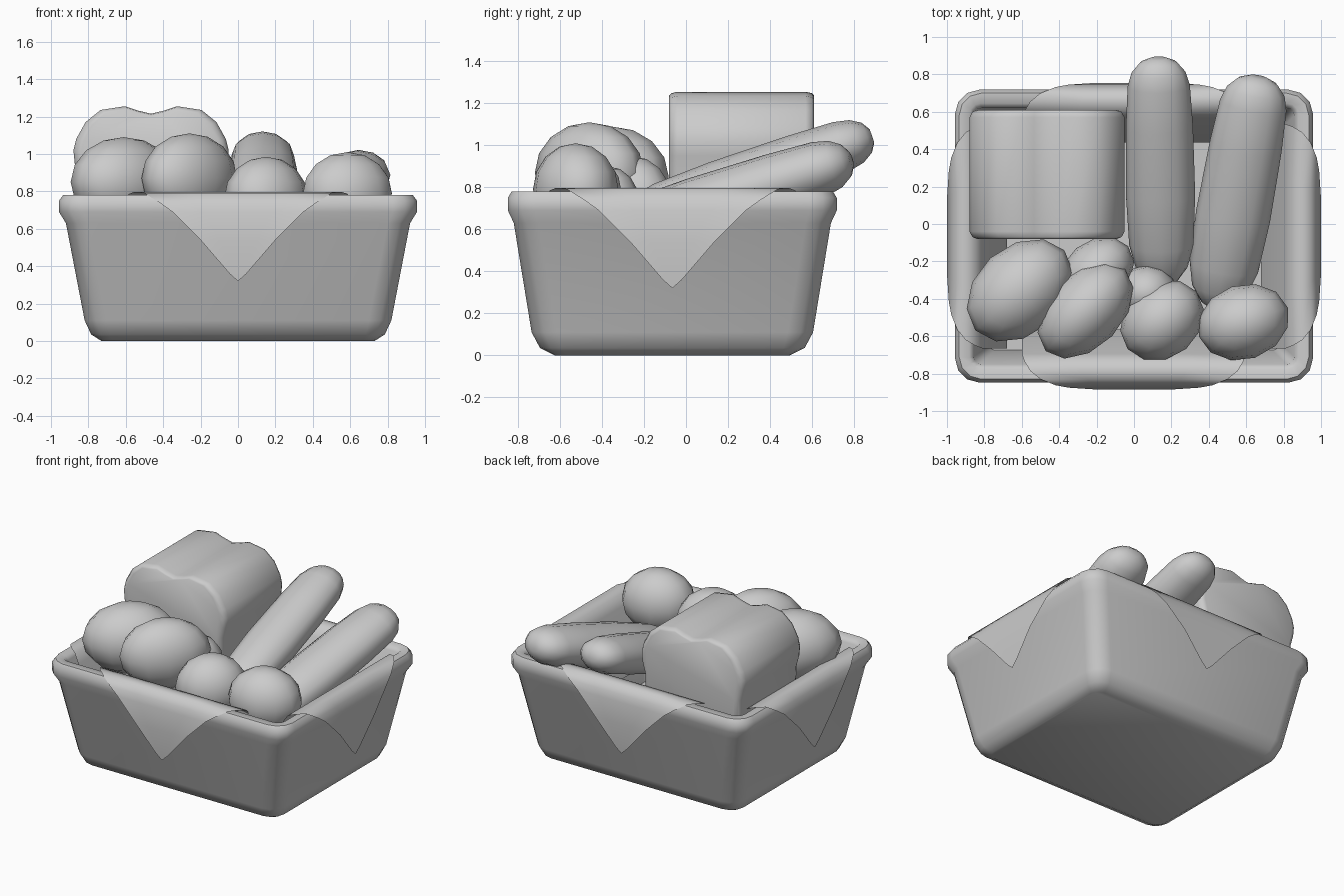
import bpy, bmesh, math
from mathutils import Vector, Matrix

if "Cube" in bpy.data.objects:
    bpy.data.objects.remove(bpy.data.objects["Cube"])

CY = -0.065  # basket centre in y

grey = bpy.data.materials.new("plain grey")
grey.diffuse_color = (0.6, 0.6, 0.6, 1)
grey.use_nodes = True
grey.node_tree.nodes["Principled BSDF"].inputs["Base Color"].default_value = grey.diffuse_color


def make(name, rows, closed=True, angle=40):
    """Loft a surface through rows of points; closed rows also get end caps."""
    bm = bmesh.new()
    vs = [[bm.verts.new(p) for p in row] for row in rows]
    n = len(vs[0])
    for a, b in zip(vs, vs[1:]):
        for i in range(n if closed else n - 1):
            j = (i + 1) % n
            bm.faces.new((a[i], a[j], b[j], b[i]))
    if closed:
        bm.faces.new(vs[0])
        bm.faces.new(vs[-1])
    else:
        bmesh.ops.remove_doubles(bm, verts=bm.verts, dist=0.0005)
    bmesh.ops.recalc_face_normals(bm, faces=bm.faces)
    me = bpy.data.meshes.new(name)
    bm.to_mesh(me)
    bm.free()
    ob = bpy.data.objects.new(name, me)
    bpy.context.collection.objects.link(ob)
    return finish(ob, angle)


def finish(ob, angle=40):
    ob.data.materials.clear()
    ob.data.materials.append(grey)
    bpy.ops.object.select_all(action='DESELECT')
    ob.select_set(True)
    bpy.context.view_layer.objects.active = ob
    bpy.ops.object.shade_smooth_by_angle(angle=math.radians(angle))
    return ob


def rounded_rect(hx, hy, z, r, seg=3):
    pts = []
    for k, (sx, sy) in enumerate([(1, 1), (-1, 1), (-1, -1), (1, -1)]):
        for i in range(seg + 1):
            a = math.pi / 2 * (k + i / seg)
            pts.append((sx * (hx - r) + r * math.cos(a),
                        CY + sy * (hy - r) + r * math.sin(a), z))
    return pts


# Basket: outer wall, rolled rim, inner wall and floor
basket = [(.73, .56, 0, .06), (.785, .63, .035, .10), (.82, .67, .11, .12),
          (.92, .755, .63, .12), (.957, .783, .69, .13), (.957, .783, .75, .13),
          (.935, .765, .78, .12), (.88, .71, .78, .06), (.857, .685, .755, .04),
          (.78, .61, .1, .04)]
make("basket", [rounded_rect(*s) for s in basket], angle=50)

# Cloth flaps: (distance out, height, half width), from inside over the rim to the tip
flap = [(.50, .30, .60), (.63, .72, .60), (.67, .785, .585), (.72, .797, .555),
        (.765, .79, .50), (.797, .74, .42), (.81, .69, .35), (.82, .54, .20),
        (.808, .36, .045), (.805, .32, 0)]
for name, turn, extra in (("front", 0, 0), ("right", 1, .18),
                          ("back", 2, 0), ("left", 3, .18)):
    rot = Matrix.Rotation(turn * math.pi / 2, 3, 'Z')
    rows = []
    for d, z, w in flap:
        rows.append([rot @ Vector((w * u, -(d + extra), z)) + Vector((0, CY, 0))
                     for u in (-1, -.5, 0, .5, 1)])
    make("cloth_" + name, rows, closed=False, angle=60)

# Loaf with a twin-hump top and softened ends
half = [(.07, 1.232), (.14, 1.255), (.27, 1.235), (.35, 1.17), (.40, 1.08),
        (.415, 1.02), (.408, .95), (.385, .87), (.37, .35)]
outline = [(0, 1.215)] + half + [(-x, z) for x, z in reversed(half)]
rows = []
for y, s in ((-.08, .90), (-.07, .96), (-.04, 1), (.57, 1), (.60, .96), (.61, .90)):
    rows.append([(-.465 + x * s, y, .9 + (z - .9) * (s + 1) / 2) for x, z in outline])
make("loaf", rows, angle=50)


# Baguettes: tapered, slightly flattened tubes
def baguette(name, tip, tail, width):
    tip, tail = Vector(tip), Vector(tail)
    axis = (tail - tip).normalized()
    side = axis.cross(Vector((0, 0, 1))).normalized()
    up = side.cross(axis)
    rows = []
    for t, r in ((0, .25), (.02, .55), (.06, .78), (.12, .90), (.3, .97), (.6, 1.0),
                 (.82, .93), (.92, .75), (.98, .45), (1, .2)):
        c = tip.lerp(tail, t)
        rows.append([c + width * r * (side * math.cos(a) + up * .74 * math.sin(a))
                     for a in (math.tau * i / 12 for i in range(12))])
    make(name, rows, angle=60)


baguette("baguette_middle", (.13, .885, 1.045), (.15, -.33, .62), .185)
baguette("baguette_right", (.665, .785, .935), (.44, -.45, .54), .20)

# Rolls: centre, half sizes (long, short, high), turn about z in degrees
rolls = [((-.61, -.355, .85), (.32, .235, .24), 42),
         ((-.26, -.46, .87), (.305, .20, .24), 46),
         ((.15, -.515, .765), (.24, .20, .22), 40),
         ((.585, -.525, .79), (.25, .20, .22), 18),
         ((-.20, -.26, .75), (.22, .17, .20), 40),
         ((.07, -.37, .72), (.16, .15, .18), 0)]
for i, (c, s, deg) in enumerate(rolls):
    bpy.ops.mesh.primitive_uv_sphere_add(segments=12, ring_count=8, radius=1, location=c)
    ob = bpy.context.object
    ob.name = f"roll_{i + 1}"
    ob.scale = s
    ob.rotation_euler = (0, 0, math.radians(deg))
    finish(ob, 60)
